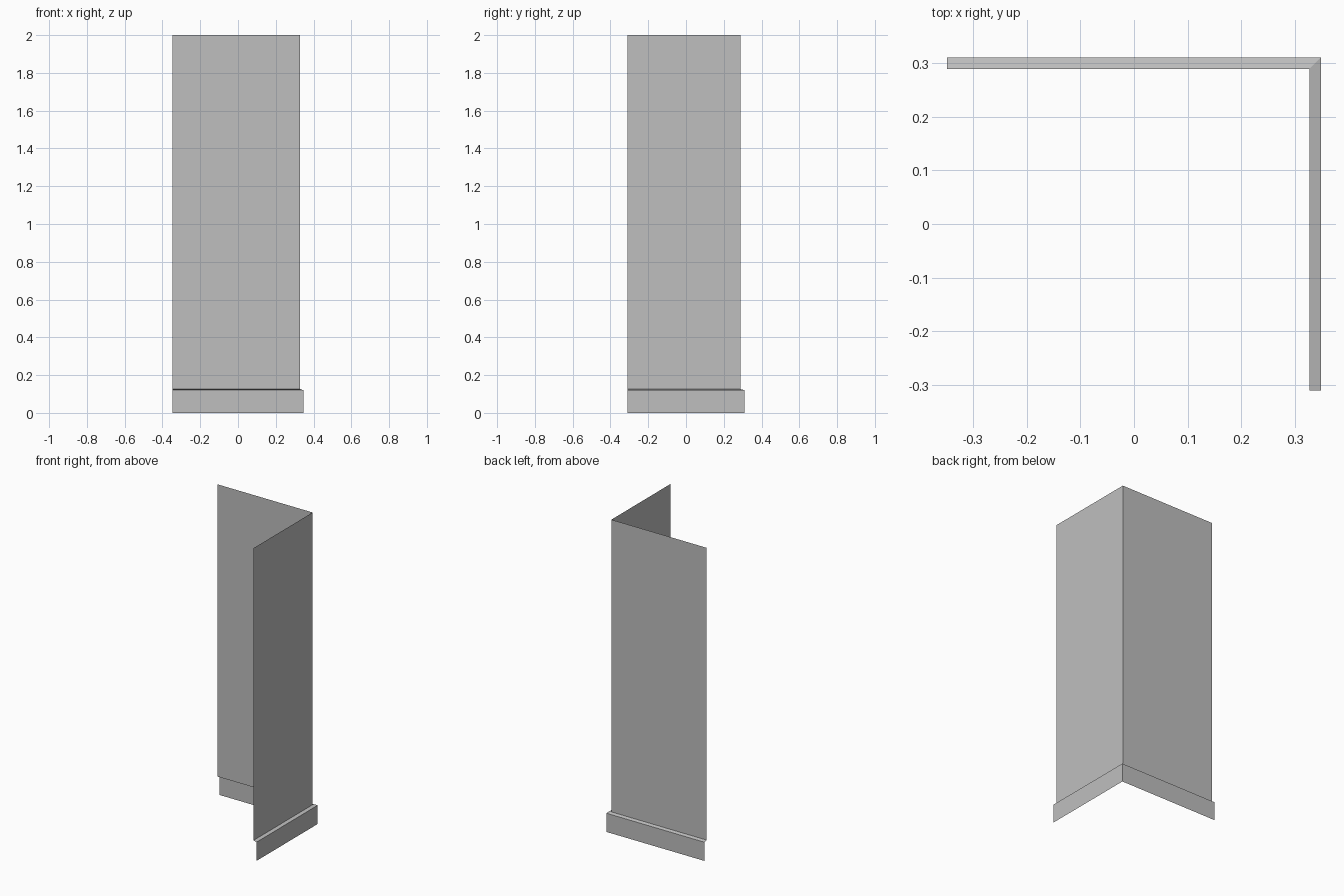
import bpy
import bmesh

cube = bpy.data.objects.get("Cube")
if cube:
    bpy.data.objects.remove(cube, do_unlink=True)

# Overall half sizes and heights
HALF_X, HALF_Y = 0.348, 0.31
STEP = 0.021
LEDGE_LOW, LEDGE_HIGH, TOP = 0.12, 0.126, 2.0

grey = bpy.data.materials.new("plain grey")
grey.use_nodes = True
colour = (0.52, 0.52, 0.52, 1)
grey.diffuse_color = colour
grey.node_tree.nodes["Principled BSDF"].inputs["Base Color"].default_value = colour


def corner_sheet(name, profile):
    """Sweep an (inset, height) profile along the L-shaped plan as a thin sheet."""
    bm = bmesh.new()
    rows = []
    for inset, z in profile:
        plan = [(HALF_X - inset, -HALF_Y),
                (HALF_X - inset, HALF_Y - inset),
                (-HALF_X, HALF_Y - inset)]
        rows.append([bm.verts.new((x, y, z)) for x, y in plan])
    for low, high in zip(rows, rows[1:]):
        for i in range(len(low) - 1):
            bm.faces.new((low[i], low[i + 1], high[i + 1], high[i]))
    mesh = bpy.data.meshes.new(name)
    bm.to_mesh(mesh)
    bm.free()
    mesh.materials.append(grey)
    obj = bpy.data.objects.new(name, mesh)
    bpy.context.collection.objects.link(obj)
    return obj


# Tall wall sheets meeting at the corner
corner_sheet("wall_panels", [(STEP, LEDGE_HIGH), (STEP, TOP)])

# Projecting base strip with its narrow sloping ledge
corner_sheet("base_strip", [(0, 0), (0, LEDGE_LOW), (STEP, LEDGE_HIGH)])
